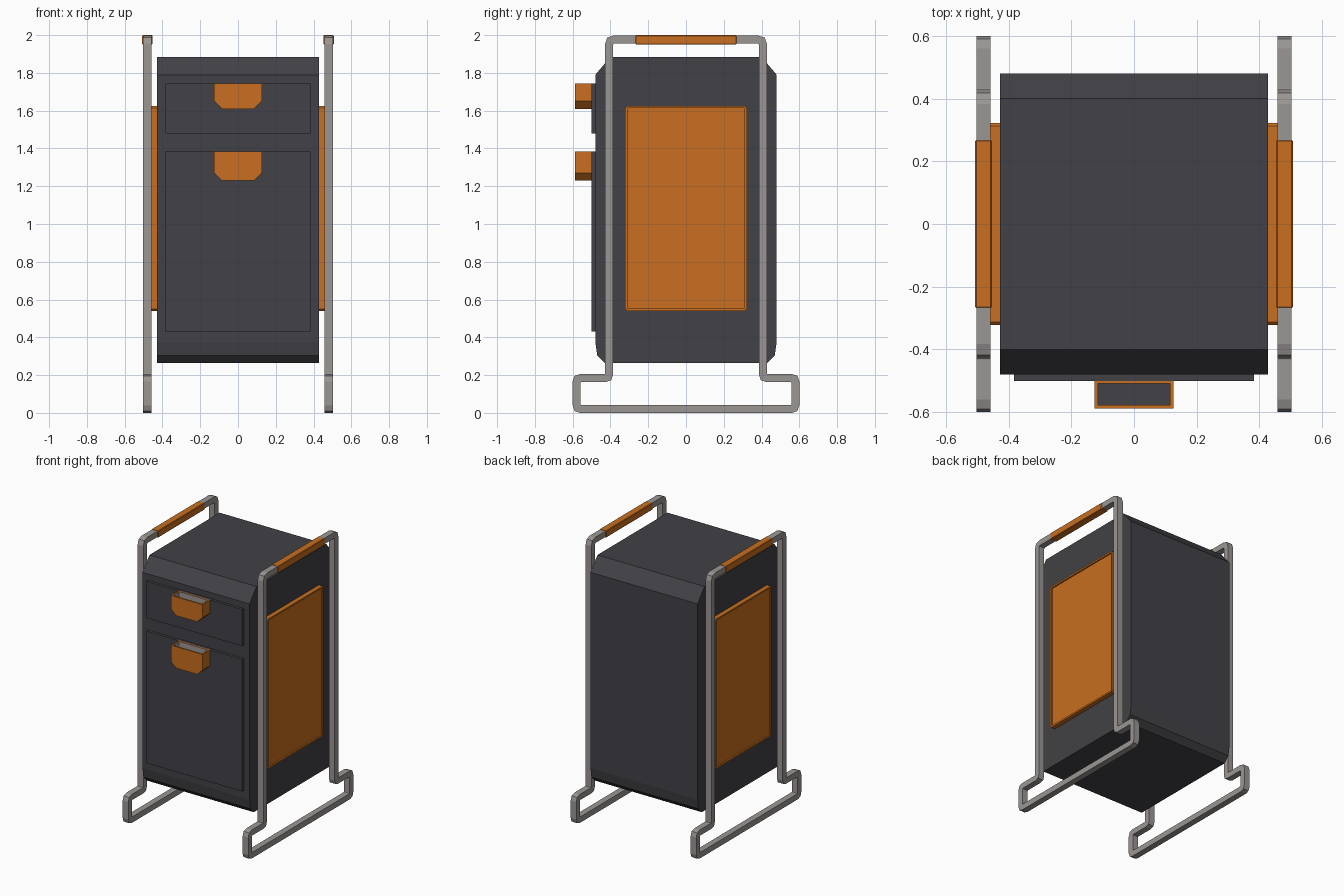
import bpy, bmesh
from mathutils import Vector

if "Cube" in bpy.data.objects:
    bpy.data.objects.remove(bpy.data.objects["Cube"])


def material(name, rgb):
    m = bpy.data.materials.new(name)
    m.diffuse_color = (*rgb, 1)
    m.use_nodes = True
    m.node_tree.nodes["Principled BSDF"].inputs["Base Color"].default_value = m.diffuse_color
    return m


DARK = material("charcoal", (0.054, 0.053, 0.061))
ORANGE = material("orange", (0.578, 0.156, 0.014))
GREY = material("metal_grey", (0.328, 0.305, 0.296))


def finish(name, bm, *mats):
    bmesh.ops.recalc_face_normals(bm, faces=bm.faces)
    me = bpy.data.meshes.new(name)
    bm.to_mesh(me)
    bm.free()
    for m in mats:
        me.materials.append(m)
    ob = bpy.data.objects.new(name, me)
    bpy.context.collection.objects.link(ob)
    return ob


def extruded(points, offset):
    """Closed prism from a flat outline pushed along offset."""
    bm = bmesh.new()
    face = bm.faces.new([bm.verts.new(p) for p in points])
    ext = bmesh.ops.extrude_face_region(bm, geom=[face])
    verts = [g for g in ext["geom"] if isinstance(g, bmesh.types.BMVert)]
    bmesh.ops.translate(bm, verts=verts, vec=offset)
    bmesh.ops.recalc_face_normals(bm, faces=bm.faces)
    return bm


def box(x0, x1, y0, y1, z0, z1):
    return extruded([(x0, y0, z0), (x1, y0, z0), (x1, y1, z0), (x0, y1, z0)],
                    (0, 0, z1 - z0))


def facing(bm, direction):
    bm.normal_update()
    d = Vector(direction)
    return max(bm.faces, key=lambda f: (round(f.normal.dot(d), 3), f.calc_area()))


def recess(bm, direction, rim, depth, floor_mat=0, wall_mat=0):
    """Inset the face pointing along direction and sink it with straight walls."""
    face = facing(bm, direction)
    bmesh.ops.inset_region(bm, faces=[face], thickness=rim)
    ext = bmesh.ops.extrude_face_region(bm, geom=[face])
    floor = [g for g in ext["geom"] if isinstance(g, bmesh.types.BMFace)][0]
    bmesh.ops.translate(bm, verts=floor.verts[:], vec=Vector(direction) * -depth)
    for e in floor.edges:
        for f in e.link_faces:
            f.material_index = wall_mat
    floor.material_index = floor_mat
    if face.is_valid:
        bmesh.ops.delete(bm, geom=[face], context='FACES_ONLY')


# Cabinet body: side profile swept across the width
half = [(0.43, 0.265), (0.47, 0.305), (0.48, 0.375), (0.48, 1.79), (0.40, 1.885)]
profile = half + [(-y, z) for y, z in reversed(half)]
finish("cabinet_body", extruded([(-0.428, y, z) for y, z in profile], (0.856, 0, 0)), DARK)

# Drawer and door fronts
for name, z0, z1 in (("drawer_front", 1.48, 1.745), ("door_front", 0.43, 1.385)):
    finish(name, box(-0.383, 0.383, -0.50, -0.475, z0, z1), DARK)

# Cup handles, open at the top
for name, z0, z1 in (("drawer_handle", 1.61, 1.745), ("door_handle", 1.23, 1.385)):
    outline = [(-0.126, z1), (-0.126, z0 + 0.04), (-0.085, z0),
               (0.085, z0), (0.126, z0 + 0.04), (0.126, z1)]
    bm = extruded([(x, -0.588, z) for x, z in outline], (0, 0.09, 0))
    recess(bm, (0, 0, 1), 0.016, 0.06, floor_mat=1, wall_mat=2)
    finish(name, bm, ORANGE, DARK, GREY)


def rounded(path):
    """Swap each corner (y, z, cut) for three points on a small curve."""
    out = []
    for i, (y, z, cut) in enumerate(path):
        p = Vector((y, z))
        a, b = Vector(path[i - 1][:2]), Vector(path[(i + 1) % len(path)][:2])
        s, e = p + (a - p).normalized() * cut, p + (b - p).normalized() * cut
        out += [s, (s + 2 * p + e) / 4, e]
    return out


def side_frame(name, xc, width):
    """Square bar mitred round a closed path in the side plane."""
    right = [(0.408, 1.977, 0.028), (0.408, 0.185, 0.02), (0.579, 0.185, 0.022), (0.579, 0.021, 0.022)]
    path = rounded(right + [(-y, z, c) for y, z, c in reversed(right)])
    bm = bmesh.new()
    rings = []
    n, h = len(path), width / 2
    for i, p in enumerate(path):
        d0 = (p - path[i - 1]).normalized()
        d1 = (path[(i + 1) % n] - p).normalized()
        n0, n1 = Vector((-d0.y, d0.x)), Vector((-d1.y, d1.x))
        m = (n0 + n1) / (1 + n0.dot(n1)) * 0.021
        rings.append([bm.verts.new((xc + sx * h, p.x + sm * m.x, p.y + sm * m.y))
                      for sx, sm in ((-1, -1), (1, -1), (1, 1), (-1, 1))])
    for i in range(n):
        a, b = rings[i], rings[(i + 1) % n]
        for k in range(4):
            j = (k + 1) % 4
            bm.faces.new((a[k], a[j], b[j], b[k]))
    finish(name, bm, GREY)


# Side parts: recessed panel, tube frame and top grip
for side, s in (("left", -1), ("right", 1)):
    x0, x1 = sorted((s * 0.42, s * 0.46))
    bm = box(x0, x1, -0.322, 0.322, 0.54, 1.625)
    edges = [e for e in bm.edges
             if abs((e.verts[0].co - e.verts[1].co).normalized().x) > 0.9]
    bmesh.ops.bevel(bm, geom=edges, offset=0.01, segments=1, affect='EDGES')
    recess(bm, (s, 0, 0), 0.013, 0.01)
    finish(side + "_panel", bm, ORANGE)

    side_frame(side + "_frame", s * 0.48, 0.045)

    bm = box(s * 0.48 - 0.027, s * 0.48 + 0.027, -0.268, 0.268, 1.95, 2.0)
    bmesh.ops.bevel(bm, geom=bm.edges[:], offset=0.004, segments=1, affect='EDGES')
    finish(side + "_grip", bm, ORANGE)
